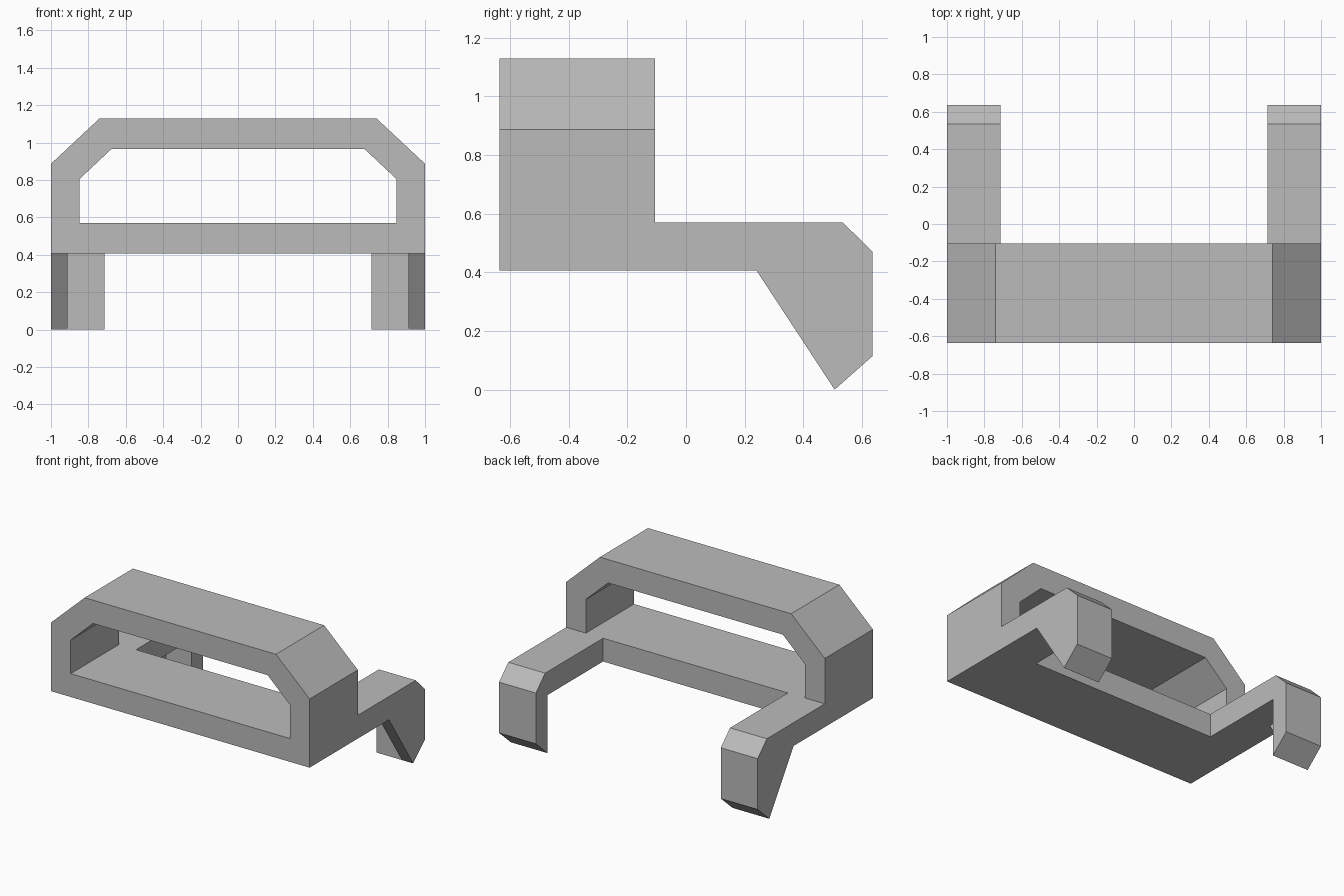
import bpy
import bmesh

default = bpy.data.objects.get("Cube")
if default:
    bpy.data.objects.remove(default, do_unlink=True)

grey = bpy.data.materials.new("plain_grey")
grey.use_nodes = True
colour = (0.5, 0.5, 0.5, 1)
grey.diffuse_color = colour
grey.node_tree.nodes["Principled BSDF"].inputs["Base Color"].default_value = colour


def finish(name, bm):
    bmesh.ops.recalc_face_normals(bm, faces=bm.faces)
    mesh = bpy.data.meshes.new(name)
    bm.to_mesh(mesh)
    bm.free()
    mesh.materials.append(grey)
    bpy.context.collection.objects.link(bpy.data.objects.new(name, mesh))


def side_prism(name, profile, x0, x1):
    """Extrude a (y, z) profile along x."""
    bm = bmesh.new()
    face = bm.faces.new([bm.verts.new((x0, y, z)) for y, z in profile])
    new = bmesh.ops.extrude_face_region(bm, geom=[face])["geom"]
    verts = [g for g in new if isinstance(g, bmesh.types.BMVert)]
    bmesh.ops.translate(bm, verts=verts, vec=(x1 - x0, 0, 0))
    finish(name, bm)


def mirrored(half):
    return half + [(-x, z) for x, z in reversed(half)]


FRONT, REAR, TIP = -0.637, -0.105, 0.637
BOTTOM, FLOOR = 0.407, 0.57

# Loop frame: chamfered outer and inner outlines joined into a ring
outer = mirrored([(1, BOTTOM), (1, 0.887), (0.74, 1.13)])
inner = mirrored([(0.848, FLOOR), (0.848, 0.805), (0.675, 0.967)])
bm = bmesh.new()
rings = [[bm.verts.new((x, y, z)) for x, z in loop]
         for loop, y in ((outer, FRONT), (outer, REAR), (inner, REAR), (inner, FRONT))]
for k in range(4):
    a, b = rings[k], rings[(k + 1) % 4]
    for i in range(len(a)):
        j = (i + 1) % len(a)
        bm.faces.new((a[i], a[j], b[j], b[i]))
finish("loop_frame", bm)

# Rear arms: hooked bracket with a thin sloping gusset on the outer side
top = [(REAR, BOTTOM), (REAR, FLOOR), (0.535, FLOOR), (TIP, 0.47), (TIP, 0.115), (0.507, 0)]
for side, s in (("left", 1), ("right", -1)):
    side_prism(side + "_hook_arm", top + [(0.507, BOTTOM)], s * 0.715, s * 0.912)
    side_prism(side + "_hook_gusset", top + [(0.24, BOTTOM)], s * 0.912, s)
